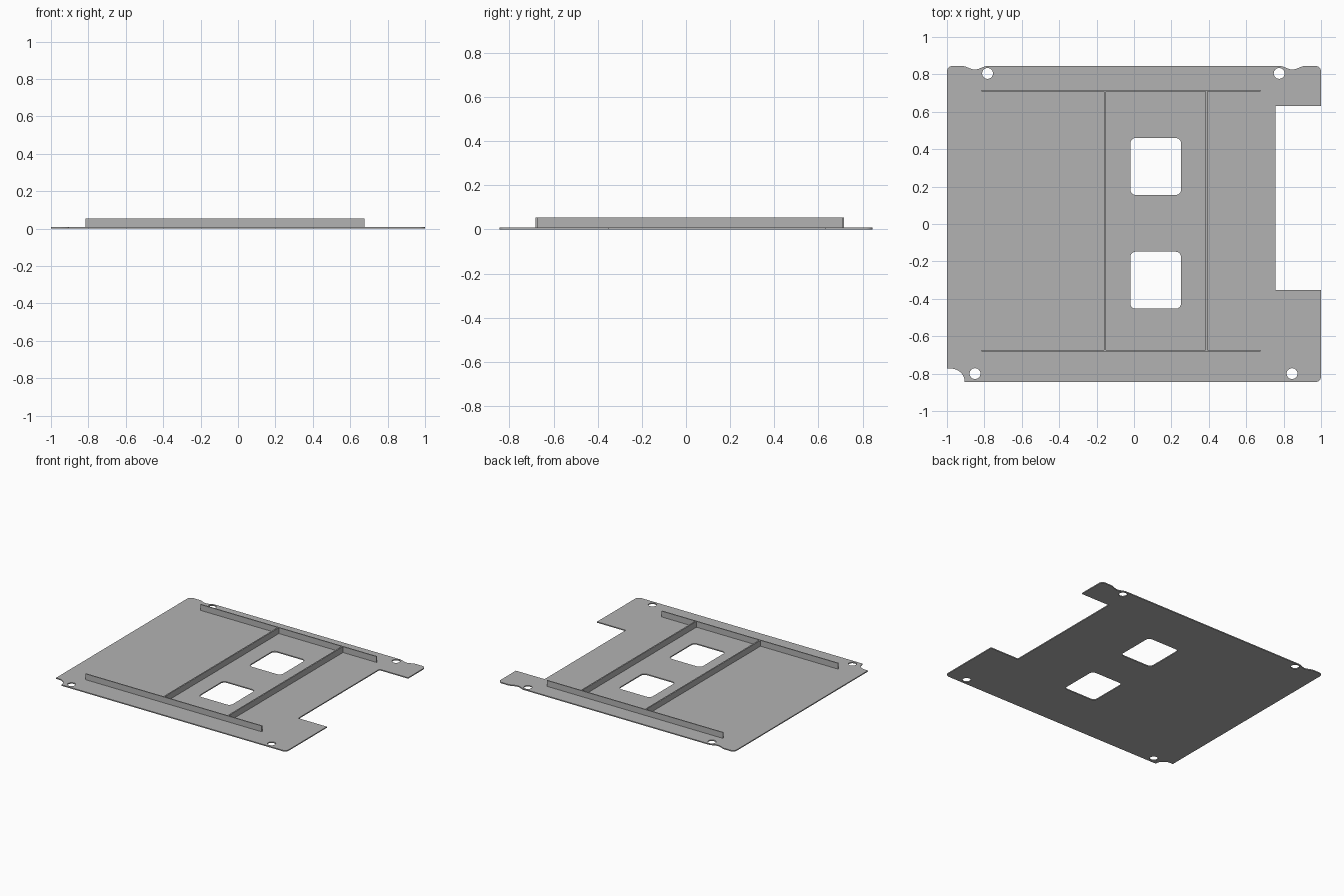
import bpy
from math import cos, sin, pi, radians

cube = bpy.data.objects.get("Cube")
if cube:
    bpy.data.objects.remove(cube, do_unlink=True)

HALF_X, HALF_Y = 1.0, 0.845
THICK, TOP = 0.008, 0.053

metal = bpy.data.materials.new("sheet grey")
metal.use_nodes = True
GREY = (0.45, 0.45, 0.45, 1)
metal.diffuse_color = GREY
metal.node_tree.nodes["Principled BSDF"].inputs["Base Color"].default_value = GREY


def arc(cx, cy, r, start, end, steps=8):
    """Points along an arc, angles in degrees."""
    angles = [radians(start + (end - start) * i / steps) for i in range(steps + 1)]
    return [(cx + r * cos(a), cy + r * sin(a)) for a in angles]


def rounded_rect(x0, x1, y0, y1, r):
    return (arc(x1 - r, y1 - r, r, 0, 90) + arc(x0 + r, y1 - r, r, 90, 180)
            + arc(x0 + r, y0 + r, r, 180, 270) + arc(x1 - r, y0 + r, r, 270, 360))


def edge_dip(cx, half=0.07, depth=0.019, steps=14):
    """Soft shallow dip in the back edge, running from +x to -x."""
    ts = [1 - 2 * i / steps for i in range(steps + 1)]
    return [(cx + half * t, HALF_Y - depth * (0.5 + 0.5 * cos(pi * t))) for t in ts]


def sheet(name, loops):
    """Flat sheet from an outline and its cutouts."""
    curve = bpy.data.curves.new(name, "CURVE")
    curve.dimensions = "2D"
    curve.fill_mode = "BOTH"
    curve.extrude = THICK / 2
    for pts in loops:
        spline = curve.splines.new("POLY")
        spline.points.add(len(pts) - 1)
        for p, (x, y) in zip(spline.points, pts):
            p.co = (x, y, 0, 1)
        spline.use_cyclic_u = True
    obj = bpy.data.objects.new(name, curve)
    bpy.context.collection.objects.link(obj)
    obj.location.z = THICK / 2
    bpy.ops.object.select_all(action="DESELECT")
    obj.select_set(True)
    bpy.context.view_layer.objects.active = obj
    bpy.ops.object.convert(target="MESH")
    obj = bpy.context.object
    obj.data.materials.clear()
    obj.data.materials.append(metal)
    for face in obj.data.polygons:
        face.use_smooth = False


def bar(name, x0, x1, y0, y1):
    """Upright strip standing on the sheet."""
    bpy.ops.mesh.primitive_cube_add(size=1, location=((x0 + x1) / 2, (y0 + y1) / 2, (THICK + TOP) / 2))
    obj = bpy.context.object
    obj.name = name
    obj.scale = (x1 - x0, y1 - y0, TOP - THICK)
    bpy.ops.object.transform_apply(location=False, rotation=False, scale=True)
    obj.data.materials.append(metal)


# Base plate outline: rounded corners, side notch, back dips, scooped front corner
R = 0.03
outline = (
    arc(HALF_X - R, -HALF_Y + R, R, -90, 0)
    + [(HALF_X, -0.352), (0.757, -0.352), (0.757, 0.63), (HALF_X, 0.63)]
    + arc(HALF_X - R, HALF_Y - R, R, 0, 90)
    + edge_dip(0.847)
    + edge_dip(-0.851)
    + arc(-HALF_X + R, HALF_Y - R, R, 90, 180)
    + [(-HALF_X, -0.773)]
    + arc(-0.977, -HALF_Y, 0.072, 90, 0)
)

# Screw holes and two windows
holes = [arc(x, y, 0.029, 0, 345, 23) for x, y in
         [(-0.783, 0.805), (0.776, 0.805), (-0.85, -0.8), (0.845, -0.8)]]
windows = [rounded_rect(-0.02, 0.252, y, y + 0.305, 0.03) for y in (0.155, -0.453)]
sheet("base_plate", [outline] + holes + windows)

# Long rails across, ribs between them
BACK, FRONT, T = 0.713, -0.677, 0.004
bar("back_rail", -0.815, 0.677, BACK - T, BACK + T)
bar("front_rail", -0.815, 0.677, FRONT - T, FRONT + T)
for name, x in (("right_rib", -0.155), ("left_rib", 0.388)):
    bar(name, x - 0.005, x + 0.005, FRONT + T, BACK - T)
